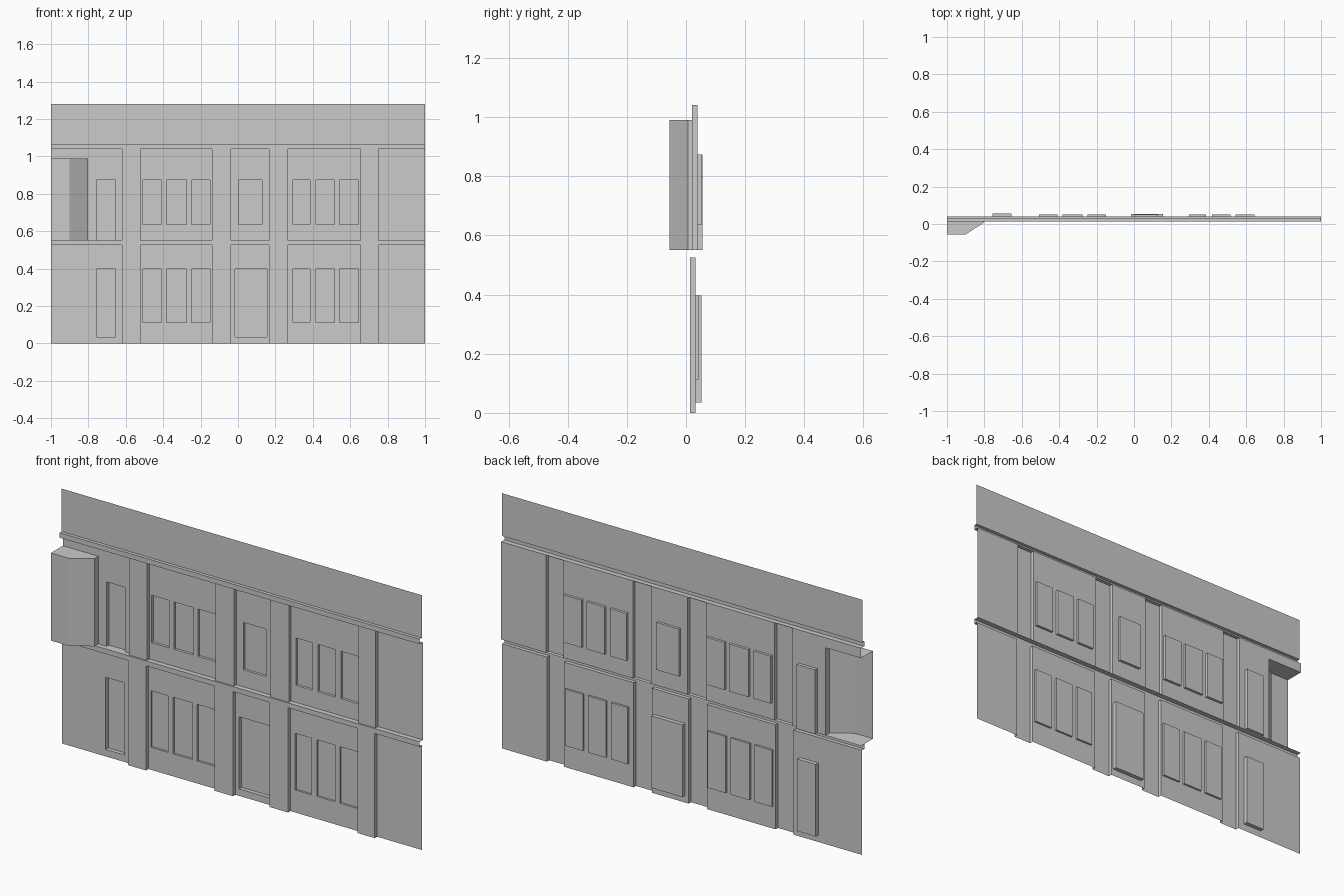
import bpy
from mathutils import Vector

cube = bpy.data.objects.get("Cube")
if cube:
    bpy.data.objects.remove(cube, do_unlink=True)

GREY = (0.6, 0.6, 0.6, 1)
plaster = bpy.data.materials.new("grey plaster")
plaster.use_nodes = True
plaster.diffuse_color = GREY
plaster.node_tree.nodes["Principled BSDF"].inputs["Base Color"].default_value = GREY


def add_mesh(name, quads):
    """Make an object from a list of polygons given as corner points."""
    verts, faces = [], []
    for quad in quads:
        faces.append(range(len(verts), len(verts) + len(quad)))
        verts += [tuple(p) for p in quad]
    mesh = bpy.data.meshes.new(name)
    mesh.from_pydata(verts, [], [list(f) for f in faces])
    mesh.materials.append(plaster)
    obj = bpy.data.objects.new(name, mesh)
    bpy.context.collection.objects.link(obj)
    return obj


def extrude(path, offset):
    """Sweep an open path along a straight offset."""
    path, d = [Vector(p) for p in path], Vector(offset)
    return [(p, q, q + d, p + d) for p, q in zip(path, path[1:])]


def wall(name, y, z0, z1, holes):
    """Flat wall sheet with rectangular openings (x0, x1, z0, z1)."""
    xs = sorted({-1, 1} | {x for h in holes for x in h[:2]})
    zs = sorted({z0, z1} | {z for h in holes for z in h[2:]})
    quads = []
    for a, b in zip(xs, xs[1:]):
        for c, d in zip(zs, zs[1:]):
            mx, mz = (a + b) / 2, (c + d) / 2
            if not any(h[0] < mx < h[1] and h[2] < mz < h[3] for h in holes):
                quads.append([(a, y, c), (b, y, c), (b, y, d), (a, y, d)])
    add_mesh(name, quads)


def recess(name, hole, front, back):
    """Sunken pane with four reveals, open at the front."""
    a, b, c, d = hole
    outer = [(a, front, c), (b, front, c), (b, front, d), (a, front, d)]
    inner = [(x, back, z) for x, _, z in outer]
    quads = [inner]
    for i in range(4):
        j = (i + 1) % 4
        quads.append([outer[i], outer[j], inner[j], inner[i]])
    add_mesh(name, quads)


def pilaster(name, x0, x1, front, back, z0, z1):
    path = [(x0, back, z0), (x0, front, z0), (x1, front, z0), (x1, back, z0)]
    add_mesh(name, extrude(path, (0, 0, z1 - z0)))


# Main levels and depths
BAND_LOW, BAND_TOP, CORNICE_LOW, CORNICE_TOP, TOP = 0.525, 0.55, 1.04, 1.065, 1.28
LOWER_Y, UPPER_Y, ATTIC_Y, BAND_Y, UPPER_PILASTER_Y = 0.032, 0.039, 0.03, 0.0135, 0.02
PILASTERS = [(-0.62, -0.52), (-0.14, -0.037), (0.166, 0.268), (0.654, 0.75)]
WINDOWS = [(-0.507, -0.41), (-0.383, -0.276), (-0.249, -0.15),
           (0.295, 0.386), (0.416, 0.515), (0.544, 0.643)]
SIDE_DOOR = (-0.757, -0.654)

# Openings: name, rectangle, depth of the pane
lower = [("lower_window", (*w, 0.113, 0.397), 0.042) for w in WINDOWS]
lower += [("lower_side_door", (*SIDE_DOOR, 0.035, 0.397), 0.0525),
          ("main_door", (-0.016, 0.156, 0.035, 0.397), 0.0525)]
upper = [("upper_window", (*w, 0.635, 0.873), 0.052) for w in WINDOWS]
upper += [("upper_side_door", (*SIDE_DOOR, BAND_TOP, 0.873), 0.056),
          ("upper_middle_window", (0.003, 0.129, 0.635, 0.873), 0.052)]
for openings, y in ((lower, LOWER_Y), (upper, UPPER_Y)):
    for name, hole, depth in openings:
        recess(name, hole, y, depth)

# Walls, open behind the pilasters and the bay
BAY_X, BAY_TOP = -0.803, 0.99
wall("lower_wall", LOWER_Y, 0, BAND_LOW,
     [o[1] for o in lower] + [(*p, 0, BAND_LOW) for p in PILASTERS])
wall("upper_wall", UPPER_Y, BAND_TOP, CORNICE_LOW,
     [o[1] for o in upper] + [(*p, BAND_TOP, CORNICE_LOW) for p in PILASTERS]
     + [(-1, BAY_X, BAND_TOP, BAY_TOP)])
wall("attic_wall", ATTIC_Y, CORNICE_TOP, TOP, [])

# Pilasters on both storeys
for x0, x1 in PILASTERS:
    pilaster("lower_pilaster", x0, x1, BAND_Y, LOWER_Y, 0, BAND_LOW)
    pilaster("upper_pilaster", x0, x1, UPPER_PILASTER_Y, UPPER_Y, BAND_TOP, CORNICE_LOW)

# Floor band: ledge and face full width, soffit only between pilasters
add_mesh("floor_band", extrude(
    [(-1, UPPER_Y, BAND_TOP), (-1, BAND_Y, BAND_TOP), (-1, BAND_Y, BAND_LOW)], (2, 0, 0)))
ends = [-1] + [x for p in PILASTERS for x in p] + [1]
soffit = []
for x0, x1 in zip(ends[::2], ends[1::2]):
    soffit += extrude([(x0, BAND_Y, BAND_LOW), (x0, LOWER_Y, BAND_LOW)], (x1 - x0, 0, 0))
add_mesh("floor_band_soffit", soffit)

# Cornice
add_mesh("cornice", extrude(
    [(-1, ATTIC_Y, CORNICE_TOP), (-1, BAND_Y, CORNICE_TOP),
     (-1, BAND_Y, CORNICE_LOW), (-1, UPPER_Y, CORNICE_LOW)], (2, 0, 0)))

# Projecting bay, open at its outer end and at the back
plan = [(-1, -0.056), (-0.9, -0.056), (BAY_X, 0.007), (BAY_X, UPPER_Y)]
add_mesh("bay_walls", extrude([(x, y, BAND_TOP) for x, y in plan], (0, 0, BAY_TOP - BAND_TOP)))
outline = plan + [(-1, UPPER_Y)]
add_mesh("bay_roof", [[(x, y, BAY_TOP) for x, y in outline]])
outline[3:] = [(BAY_X, BAND_Y), (-1, BAND_Y)]
add_mesh("bay_floor", [[(x, y, BAND_TOP) for x, y in reversed(outline)]])
